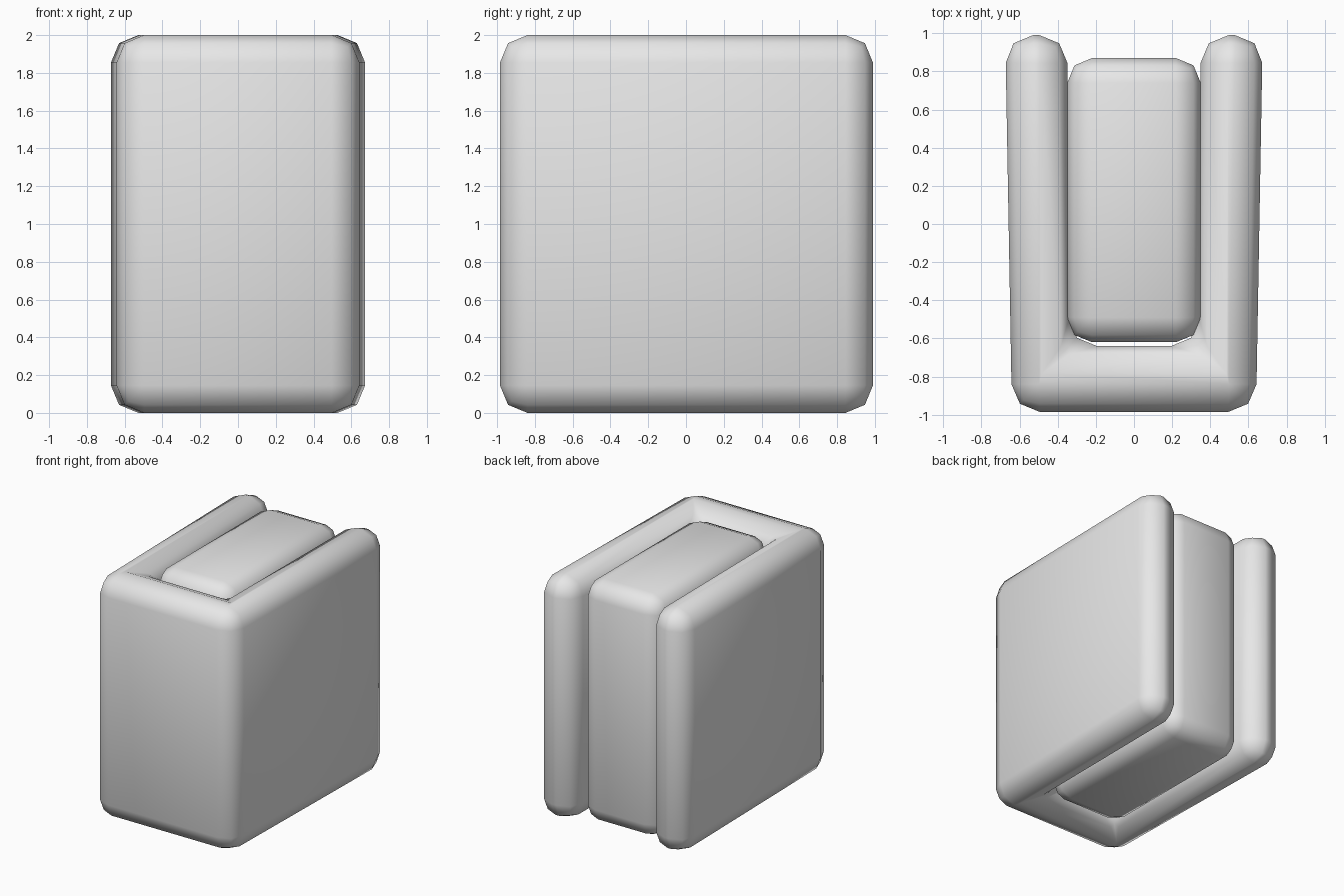
import bpy
import bmesh

default = bpy.data.objects.get("Cube")
if default:
    bpy.data.objects.remove(default, do_unlink=True)

# One grey for the whole model
grey = bpy.data.materials.new("plain_grey")
grey.use_nodes = True
colour = (0.8, 0.8, 0.8, 1)
grey.diffuse_color = colour
grey.node_tree.nodes["Principled BSDF"].inputs["Base Color"].default_value = colour


def rounded_prism(name, outline, bottom, top, radius):
    """Extrude a plan outline upward and round every edge."""
    bm = bmesh.new()
    face = bm.faces.new([bm.verts.new((x, y, bottom)) for x, y in outline])
    raised = bmesh.ops.extrude_face_region(bm, geom=[face])
    verts = [v for v in raised["geom"] if isinstance(v, bmesh.types.BMVert)]
    bmesh.ops.translate(bm, verts=verts, vec=(0, 0, top - bottom))
    bmesh.ops.recalc_face_normals(bm, faces=bm.faces)
    for f in bm.faces:
        f.smooth = True
    mesh = bpy.data.meshes.new(name)
    bm.to_mesh(mesh)
    bm.free()
    mesh.materials.append(grey)
    obj = bpy.data.objects.new(name, mesh)
    bpy.context.collection.objects.link(obj)
    bevel = obj.modifiers.new("rounded_edges", "BEVEL")
    bevel.width = radius
    bevel.segments = 2
    bevel.limit_method = "ANGLE"
    return obj


def mirrored(half):
    """Complete a symmetric outline from its +x half."""
    return half + [(-x, y) for x, y in reversed(half)]


# U-shaped cover: spine at the front, two boards slightly splayed to the back
rounded_prism("cover", mirrored([(0.64, -0.985), (0.675, 0.99),
                                 (0.35, 0.99), (0.34, -0.64)]), 0, 2, 0.145)

# Page block held between the boards
rounded_prism("page_block", mirrored([(0.35, -0.62), (0.35, 0.87)]),
              0.005, 1.995, 0.13)
